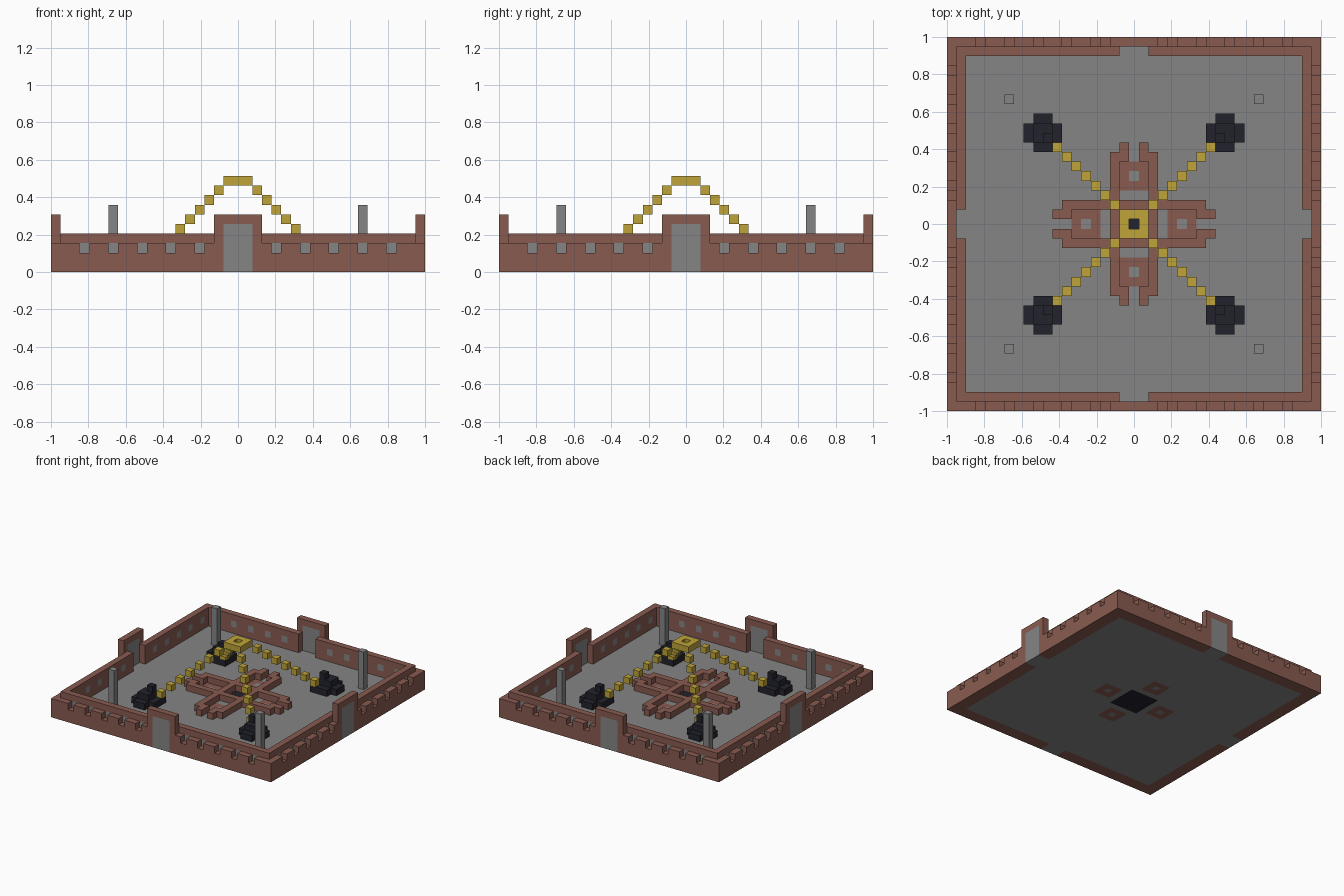
import bpy
import bmesh
from mathutils import Matrix, Vector
from math import pi

if "Cube" in bpy.data.objects:
    bpy.data.objects.remove(bpy.data.objects["Cube"], do_unlink=True)

U = 2 / 39                      # edge of one block
NOTCHES = [4, 7, 10, 13, 16]    # notch columns either side of a gate


def material(name, rgb):
    m = bpy.data.materials.new(name)
    m.use_nodes = True
    m.diffuse_color = (*rgb, 1)
    m.node_tree.nodes["Principled BSDF"].inputs["Base Color"].default_value = (*rgb, 1)
    return m


BRICK = material("red_brick", (0.25, 0.105, 0.08))
STONE = material("grey_stone", (0.235, 0.235, 0.235))
GOLD = material("gold", (0.52, 0.37, 0.04))
COAL = material("black_stone", (0.016, 0.016, 0.026))


def finish(name, bm, *mats):
    mesh = bpy.data.meshes.new(name)
    bm.to_mesh(mesh)
    bm.free()
    for m in mats:
        mesh.materials.append(m)
    obj = bpy.data.objects.new(name, mesh)
    bpy.context.collection.objects.link(obj)
    return obj


def blocks(name, mat, boxes):
    """Boxes as inclusive block ranges (x, x, y, y, z, z), repeated on all four sides."""
    bm = bmesh.new()
    for x0, x1, y0, y1, z0, z1 in boxes:
        size = Vector((x1 - x0 + 1, y1 - y0 + 1, z1 - z0 + 1))
        mid = Vector((x0 + x1, y0 + y1, z0 + z1 + 1)) / 2
        for turn in range(4):
            mtx = (Matrix.Rotation(turn * pi / 2, 4, 'Z') @ Matrix.Scale(U, 4)
                   @ Matrix.Translation(mid) @ Matrix.Diagonal((*size, 1)))
            bmesh.ops.create_cube(bm, size=1, matrix=mtx)
    return finish(name, bm, mat)


def runs(start, end, gaps):
    """Stretches from start to end left between the gaps."""
    out = []
    for g in sorted(gaps) + [end + 1]:
        if g > start:
            out.append((start, g - 1))
        start = g + 1
    return out


both = [s * n for n in NOTCHES for s in (-1, 1)]
left_half = [n for n in both if n < 0]
right_half = [n for n in both if n > 0]

# Outer wall with notched top
outer = []
for start, end, gaps in ((-19, -3, left_half), (3, 18, right_half)):
    outer.append((start, end, -19, -19, 0, 1))
    outer += [(a, b, -19, -19, 2, 2) for a, b in runs(start, end, gaps)]
blocks("outer_wall", BRICK, outer)

# Inner wall, one block taller, with stone loopholes behind the notches
inner = []
for start, end, gaps in ((-18, -2, left_half), (2, 17, right_half)):
    inner.append((start, end, -18, -18, 0, 1))
    inner.append((start, end, -18, -18, 3, 3))
    inner += [(a, b, -18, -18, 2, 2) for a, b in runs(start, end, gaps)]
blocks("inner_wall", BRICK, inner)
blocks("wall_loopholes", STONE, [(n, n, -18, -18, 2, 2) for n in both])

# Gates in the middle of each side
blocks("gate_frames", BRICK, [(-2, -2, -19, -19, 0, 5), (2, 2, -19, -19, 0, 5),
                              (-1, 1, -19, -19, 5, 5)])
blocks("gate_doors", STONE, [(-1, 1, -19, -19, 0, 4)])
blocks("gate_thresholds", STONE, [(-1, 1, -18, -18, 0, 0)])

# Courtyard floor with inlaid centre and four brick squares
bm = bmesh.new()
for z in (0, U):
    made = bmesh.ops.create_grid(bm, x_segments=35, y_segments=35, size=35 * U / 2,
                                 matrix=Matrix.Translation((0, 0, z)))
    if z == 0:
        faces = {f for v in made["verts"] for f in v.link_faces}
        bmesh.ops.reverse_faces(bm, faces=list(faces))
for f in bm.faces:
    c = f.calc_center_median() / U
    near, far = sorted((round(abs(c.x)), round(abs(c.y))))
    if far <= 2:
        f.material_index = 2
    elif near <= 1 and 4 <= far <= 6 and (near, far) != (0, 5):
        f.material_index = 1
finish("courtyard_floor", bm, STONE, BRICK, COAL)

# Low cross-shaped brick kerb
blocks("cross_kerb", BRICK, [(-2, -2, -7, -2, 1, 1), (2, 2, -7, -3, 1, 1),
                             (-1, 1, -2, -2, 1, 1),
                             (-1, -1, -8, -7, 1, 1), (1, 1, -8, -7, 1, 1)])

# Free-standing corner pillars
blocks("corner_pillars", STONE, [(13, 13, 13, 13, 1, 6)])

# Black anchor rocks
blocks("anchor_rocks", COAL, [(8, 11, 9, 10, 1, 1), (9, 10, 8, 8, 1, 1),
                              (9, 10, 11, 11, 1, 1), (8, 8, 8, 8, 1, 1),
                              (9, 10, 9, 10, 2, 2), (9, 9, 9, 9, 3, 3)])

# Gold chains rising to a square ring
blocks("gold_chains", GOLD, [(n, n, n, n, 10 - n, 10 - n) for n in range(2, 9)])
blocks("gold_ring", GOLD, [(-1, 0, -1, -1, 9, 9)])
